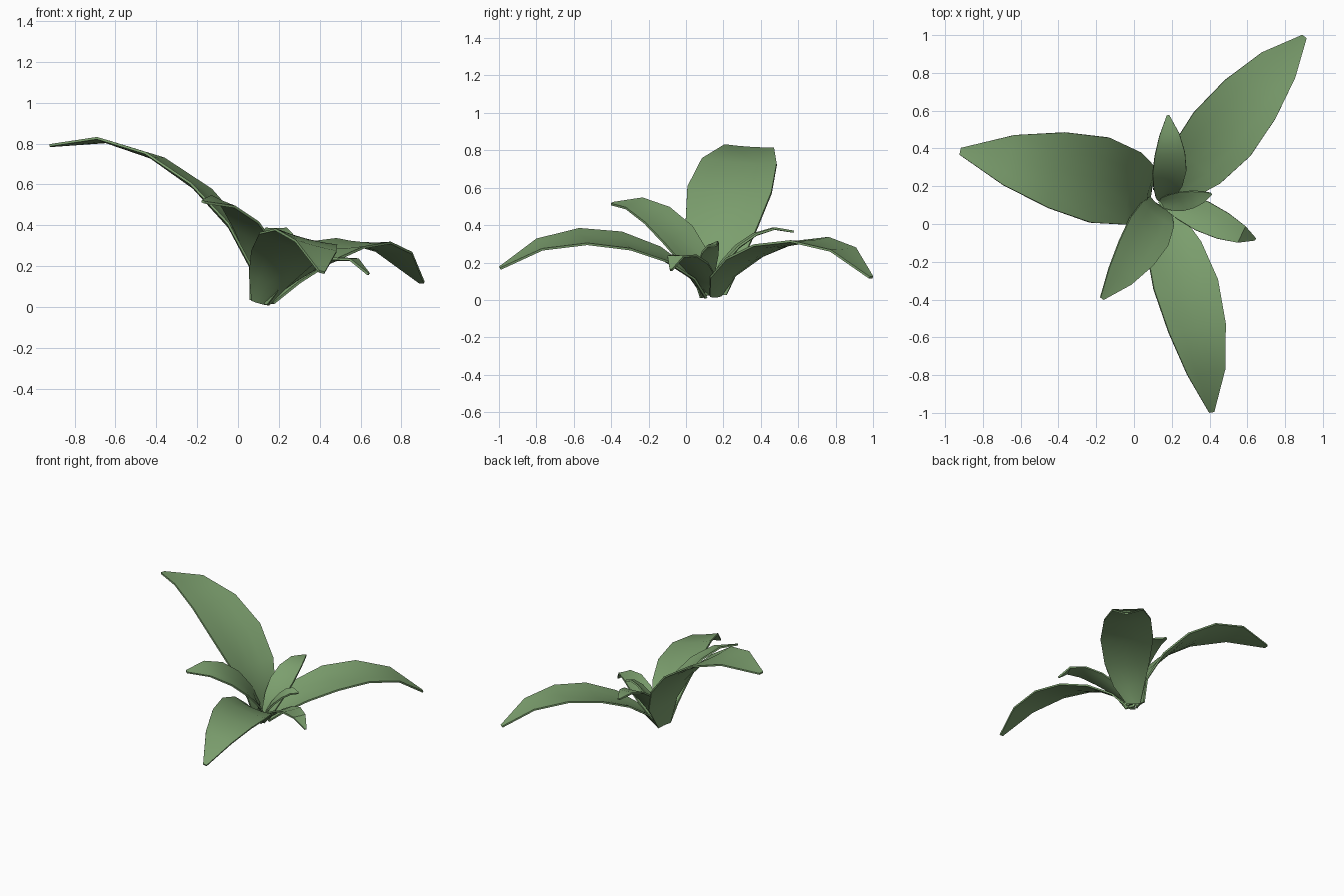
import bpy
from mathutils import Vector

default_cube = bpy.data.objects.get("Cube")
if default_cube:
    bpy.data.objects.remove(default_cube, do_unlink=True)

# One leaf green for the whole plant
green = bpy.data.materials.new("leaf_green")
green.use_nodes = True
colour = (0.2, 0.345, 0.155, 1)
green.diffuse_color = colour
shader = green.node_tree.nodes["Principled BSDF"]
shader.inputs["Base Color"].default_value = colour
shader.inputs["Roughness"].default_value = 0.8

# Relative half width of a leaf from its base to its tip
WIDTHS = (0.25, 0.58, 0.85, 1.0, 0.89, 0.59, 0.08)
ACROSS = (-1, -0.5, 0, 0.5, 1)
THICKNESS = 0.012


def midrib_point(points, t):
    """Cubic through four evenly spaced points."""
    total = Vector((0, 0, 0))
    count = len(points) - 1
    for i, point in enumerate(points):
        weight = 1.0
        for j in range(len(points)):
            if j != i:
                weight *= (t * count - j) / (i - j)
        total += Vector(point) * weight
    return total


def make_leaf(name, midrib, half_width):
    """Curved blade: midrib sweep, tapered width, channelled towards the base."""
    side = Vector(half_width)
    verts, faces = [], []
    last = len(WIDTHS) - 1
    columns = len(ACROSS)
    for row, width in enumerate(WIDTHS):
        t = row / last
        centre = midrib_point(midrib, t)
        ahead = midrib_point(midrib, min(t + 0.05, 1))
        behind = midrib_point(midrib, max(t - 0.05, 0))
        normal = side.cross(ahead - behind).normalized()
        if normal.z < 0:
            normal.negate()
        cup = side.length * width * 0.2 * (1 - t)
        for u in ACROSS:
            verts.append(centre + side * width * u + normal * cup * (u * u - 0.6))
    for row in range(last):
        for col in range(columns - 1):
            a = row * columns + col
            faces.append((a, a + 1, a + columns + 1, a + columns))

    mesh = bpy.data.meshes.new(name)
    mesh.from_pydata(verts, [], faces)
    mesh.materials.append(green)
    mesh.update()
    # Upper side must face up
    if sum(p.normal.z * p.area for p in mesh.polygons) < 0:
        mesh.flip_normals()
    leaf = bpy.data.objects.new(name, mesh)
    bpy.context.collection.objects.link(leaf)
    blade = leaf.modifiers.new("blade_thickness", "SOLIDIFY")
    blade.thickness = THICKNESS
    blade.offset = 0
    bpy.ops.object.select_all(action="DESELECT")
    leaf.select_set(True)
    bpy.context.view_layer.objects.active = leaf
    bpy.ops.object.modifier_apply(modifier=blade.name)
    bpy.ops.object.shade_smooth_by_angle(angle=0.7)
    return leaf


# Three large leaves
make_leaf("large_right_leaf",
          ((.08, .16, .03), (-.015, .19, .39), (-.41, .285, .735), (-.92, .385, .79)),
          (.05, .225, -.015))
make_leaf("large_back_leaf",
          ((.14, .16, .02), (.33, .315, .22), (.615, .66, .318), (.9, .99, .12)),
          (.15, -.115, -.01))
make_leaf("large_front_leaf",
          ((.11, .1, .02), (.21, -.12, .235), (.333, -.55, .335), (.41, -.995, .17)),
          (.17, .025, -.045))

# Medium leaves
make_leaf("medium_front_leaf",
          ((.12, .1, .02), (.12, .045, .22), (.01, -.155, .45), (-.17, -.395, .515)),
          (.1, -.075, -.045))
make_leaf("medium_back_leaf",
          ((.15, .13, .03), (.18, .2, .2), (.19, .37, .35), (.18, .575, .365)),
          (.09, .01, 0))

# Small leaves
make_leaf("small_left_leaf",
          ((.14, .13, .03), (.26, .09, .13), (.47, -.01, .235), (.64, -.08, .16)),
          (.035, .075, 0))
make_leaf("inner_leaf",
          ((.14, .12, .03), (.2, .115, .15), (.31, .13, .27), (.41, .16, .29)),
          (-.01, .05, .02))
